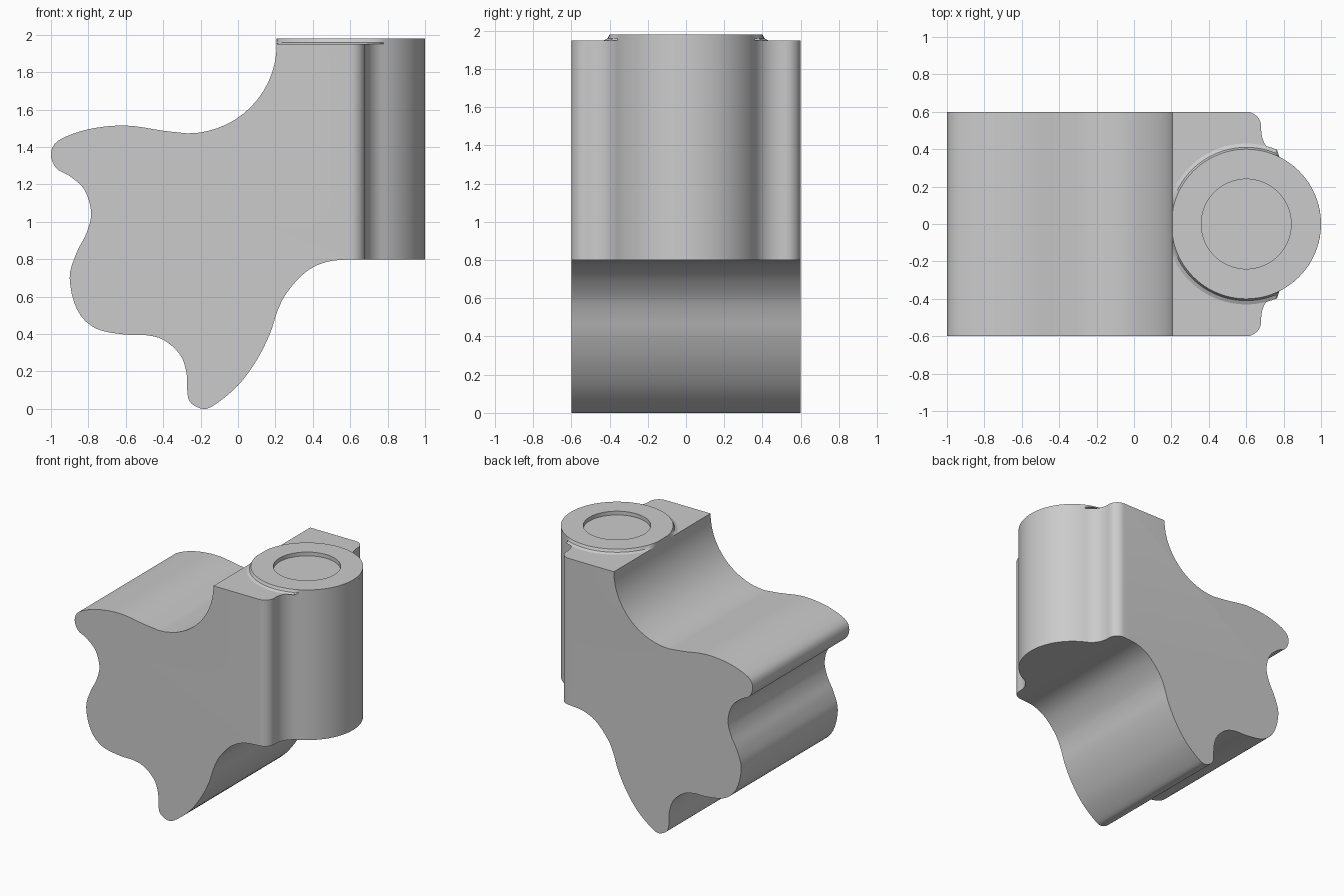
import bpy, bmesh, math
from mathutils import Vector

if "Cube" in bpy.data.objects:
    bpy.data.objects.remove(bpy.data.objects["Cube"])


def make_object(name, bm):
    bmesh.ops.recalc_face_normals(bm, faces=bm.faces)
    mesh = bpy.data.meshes.new(name)
    bm.to_mesh(mesh)
    bm.free()
    ob = bpy.data.objects.new(name, mesh)
    bpy.context.collection.objects.link(ob)
    return ob


def prism(name, points, offset):
    """Extrude a closed 3D outline along offset."""
    bm = bmesh.new()
    face = bm.faces.new([bm.verts.new(p) for p in points])
    geom = bmesh.ops.extrude_face_region(bm, geom=[face])["geom"]
    bmesh.ops.translate(bm, vec=offset, verts=[g for g in geom if isinstance(g, bmesh.types.BMVert)])
    return make_object(name, bm)


def arc(cx, cy, r, a0, a1, n):
    angles = [math.radians(a0 + (a1 - a0) * i / n) for i in range(n + 1)]
    return [(cx + r * math.cos(a), cy + r * math.sin(a)) for a in angles]


def smooth_curve(pts, sub=4):
    """Catmull-Rom curve through the points."""
    v = [Vector(p) for p in pts]
    v = [v[0]] + v + [v[-1]]
    out = []
    for i in range(1, len(v) - 2):
        a, b, c, d = v[i - 1:i + 3]
        for k in range(sub):
            t = k / sub
            out.append(tuple(0.5 * (2 * b + (c - a) * t + (2 * a - 5 * b + 4 * c - d) * t * t
                                    + (3 * b - a - 3 * c + d) * t ** 3)))
    return out + [tuple(v[-1])]


def smooth(ob):
    bpy.ops.object.select_all(action='DESELECT')
    ob.select_set(True)
    bpy.context.view_layer.objects.active = ob
    bpy.ops.object.shade_smooth_by_angle(angle=math.radians(30))


# Wavy body: side profile extruded through the depth
TOP = 1.95
sweep = arc(-0.27, TOP, 0.477, 0, -90, 14)
wave = smooth_curve([
    sweep[-1], (-0.40, 1.487), (-0.60, 1.515), (-0.80, 1.495), (-0.96, 1.435), (-1.0, 1.36),
    (-0.97, 1.285), (-0.90, 1.245), (-0.82, 1.17), (-0.785, 1.05), (-0.81, 0.94),
    (-0.865, 0.83), (-0.90, 0.70), (-0.86, 0.53), (-0.76, 0.43), (-0.60, 0.397),
    (-0.50, 0.395), (-0.40, 0.37), (-0.31, 0.29), (-0.275, 0.19), (-0.27, 0.08),
    (-0.25, 0.03), (-0.185, 0.0), (-0.12, 0.025), (0.0, 0.125), (0.10, 0.26),
    (0.17, 0.40), (0.21, 0.52), (0.26, 0.62), (0.36, 0.73), (0.47, 0.785), (0.60, 0.80)])
profile = sweep[:-1] + wave + [(1.1, 0.8), (1.1, TOP)]
body = prism("body", [(x, -0.7, z) for x, z in profile], (0, 1.4, 0))

# Plan outline: square shoulders blending into the round column
join = math.degrees(math.atan2(0.363, 0.17))
half = (arc(0.6, 0.52, 0.08, 90, 0, 8)
        + arc(0.837, 0.504, 0.157, 180, 180 + join, 10)
        + arc(0.6, 0, 0.4, join, 0, 18)[1:])
half = [(-1.2, 0.6)] + half
outline = half + [(x, -y) for x, y in reversed(half[:-1])]
plan = prism("plan_cutter", [(x, y, -0.2) for x, y in outline], (0, 0, 2.4))
plan.hide_render = True

mod = body.modifiers.new("plan", 'BOOLEAN')
mod.operation = 'INTERSECT'
mod.solver = 'EXACT'
mod.object = plan
bpy.context.view_layer.objects.active = body
bpy.ops.object.modifier_apply(modifier=mod.name)
bpy.data.objects.remove(plan)
smooth(body)

# Raised collar with a small fillet foot where it meets the shoulders
bm = bmesh.new()
N = 96
rings = []
for i in range(N):
    a = 2 * math.pi * i / N
    on_block = join <= math.degrees(a) <= 360 - join
    foot, mid = (0.43, 0.41) if on_block else (0.4, 0.4)
    section = [(foot, TOP), (mid, 1.96), (0.4, 1.98), (0.24, 1.98), (0.24, TOP)]
    rings.append([bm.verts.new((max(0.206, 0.6 + r * math.cos(a)), r * math.sin(a), z))
                  for r, z in section])
for i in range(N):
    p, q = rings[i], rings[(i + 1) % N]
    for k in range(4):
        bm.faces.new((p[k], q[k], q[k + 1], p[k + 1]))
collar = make_object("collar", bm)
smooth(collar)
